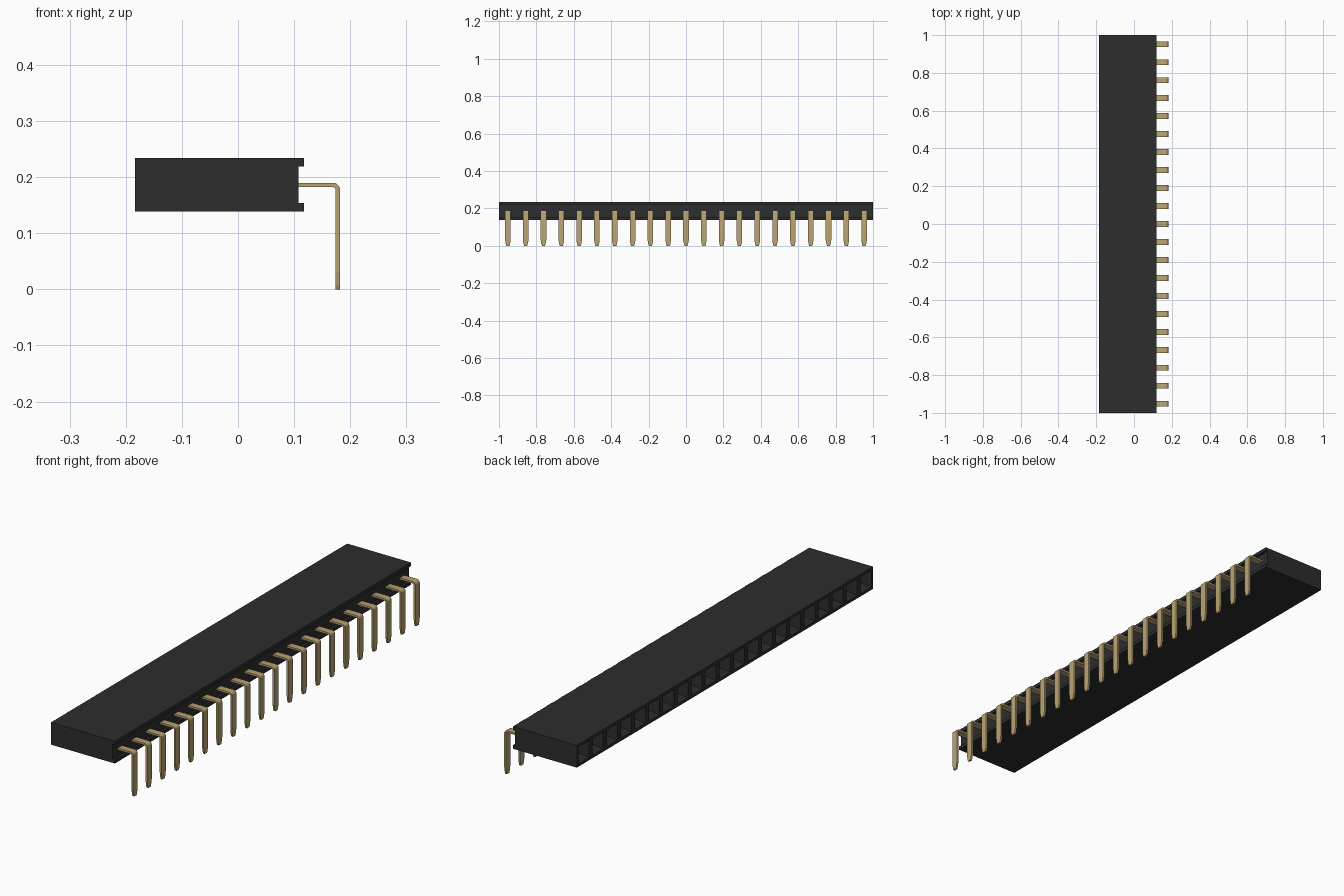
import bpy, bmesh, math
from mathutils import Vector

if "Cube" in bpy.data.objects:
    bpy.data.objects.remove(bpy.data.objects["Cube"])

COUNT = 21
PITCH = 2 / COUNT


def material(name, rgb, roughness):
    mat = bpy.data.materials.new(name)
    mat.use_nodes = True
    mat.diffuse_color = (*rgb, 1)
    shader = mat.node_tree.nodes["Principled BSDF"]
    shader.inputs["Base Color"].default_value = (*rgb, 1)
    shader.inputs["Roughness"].default_value = roughness
    return mat


def add_object(name, bm, mat):
    bmesh.ops.recalc_face_normals(bm, faces=bm.faces)
    mesh = bpy.data.meshes.new(name)
    bm.to_mesh(mesh)
    bm.free()
    mesh.materials.append(mat)
    obj = bpy.data.objects.new(name, mesh)
    bpy.context.collection.objects.link(obj)
    return obj


def loft(bm, rings):
    """Skin closed rings of points and cap both ends."""
    loops = [[bm.verts.new(p) for p in ring] for ring in rings]
    for a, b in zip(loops, loops[1:]):
        for i in range(len(a)):
            j = (i + 1) % len(a)
            bm.faces.new((a[i], a[j], b[j], b[i]))
    bm.faces.new(loops[0])
    bm.faces.new(loops[-1])


black = material("black plastic", (0.026, 0.026, 0.026), 0.6)
gold = material("gold metal", (0.49, 0.37, 0.17), 0.5)

# Housing: grooved profile swept along the row, one segment per socket
profile = [(-0.184, 0.139), (0.118, 0.139), (0.118, 0.154), (0.108, 0.154),
           (0.108, 0.219), (0.118, 0.219), (0.118, 0.234), (-0.184, 0.234)]
bm = bmesh.new()
loft(bm, [[(x, -1 + i * PITCH, z) for x, z in profile] for i in range(COUNT + 1)])
bmesh.ops.recalc_face_normals(bm, faces=bm.faces)

# Sockets: rim, sloped lead-in, then a deep square hole
sockets = [f for f in bm.faces if f.normal.x < -0.9 and f.calc_center_median().x < -0.18]
bmesh.ops.inset_individual(bm, faces=sockets, thickness=0.017)
bmesh.ops.inset_individual(bm, faces=sockets, thickness=0.016, depth=-0.022)
bmesh.ops.inset_individual(bm, faces=sockets, thickness=0.0005, depth=-0.18)
add_object("housing", bm, black)

# Pin centre line: out of the housing, round the bend, down to the tip
# Each station is (x, z, direction angle, half width)
HALF, THIN, BEND = 0.015, 0.004, 0.009
cx, cz = 0.178 - BEND, 0.186 - BEND
stations = [(0.1, 0.186, 90, HALF)]
for k in range(6):
    angle = 90 - 18 * k
    a = math.radians(angle)
    stations.append((cx + BEND * math.cos(a), cz + BEND * math.sin(a), angle, HALF))
stations += [(0.178, 0.03, 0, HALF), (0.178, 0.008, 0, 0.011), (0.178, 0, 0, 0.008)]

for n in range(COUNT):
    y = -1 + (n + 0.5) * PITCH
    rings = []
    for x, z, angle, half in stations:
        a = math.radians(angle)
        out = Vector((math.cos(a), 0, math.sin(a))) * THIN
        mid = Vector((x, y, z))
        side = Vector((0, half, 0))
        rings.append([mid + out + side, mid + out - side, mid - out - side, mid - out + side])
    bm = bmesh.new()
    loft(bm, rings)
    pin = add_object(f"pin_{n + 1:02d}", bm, gold)
    for poly in pin.data.polygons:
        poly.use_smooth = True
    for edge in pin.data.edges:
        v, w = (pin.data.vertices[i].co for i in edge.vertices)
        edge.use_edge_sharp = abs(v.y - w.y) < 0.008 or min(v.z, w.z) < 0.04
